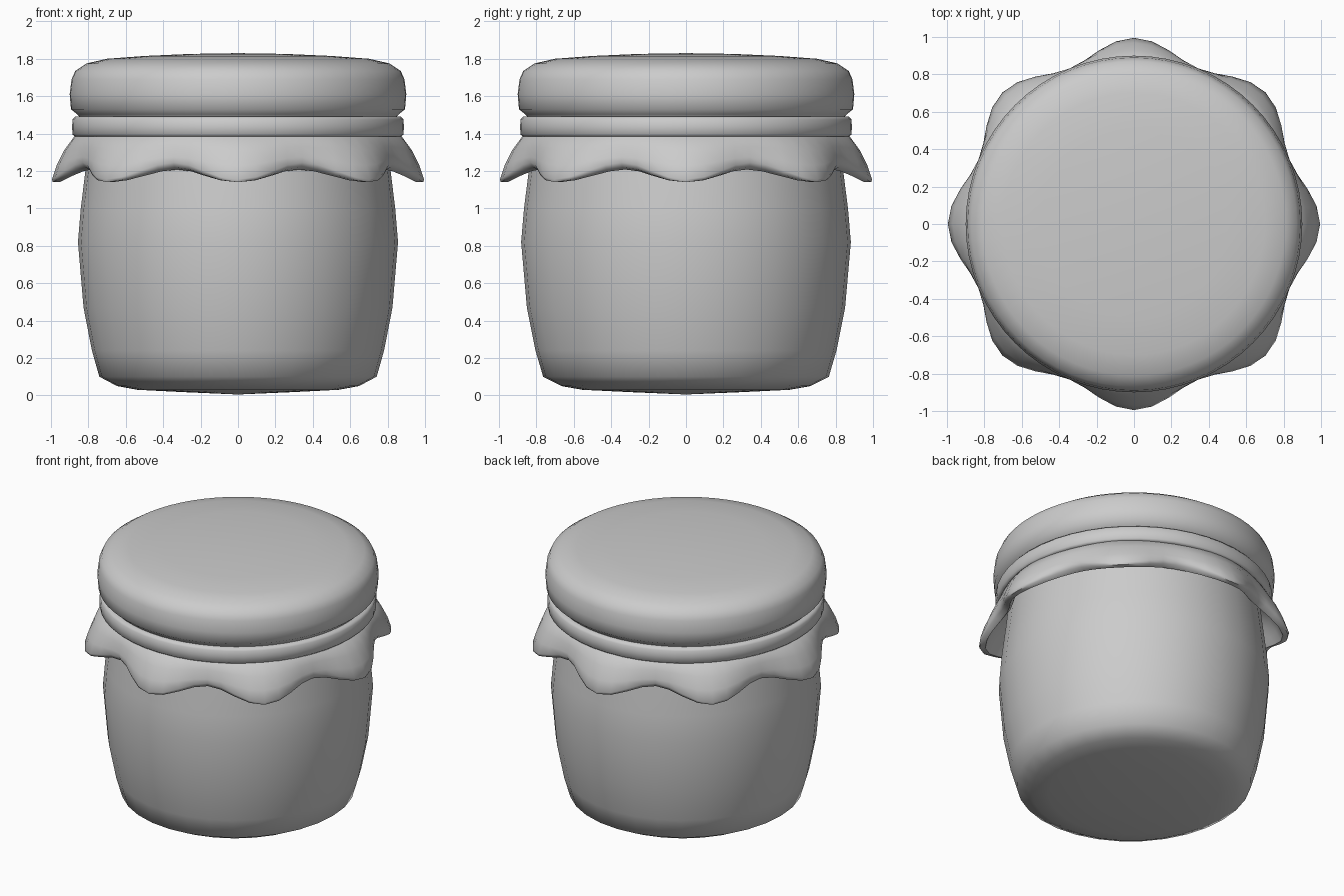
import bpy, bmesh
from math import sin, cos, pi, radians

if "Cube" in bpy.data.objects:
    bpy.data.objects.remove(bpy.data.objects["Cube"])


def lathe(name, rings, seg, sx=1.0, sy=1.0, closed=False, angle=50):
    """Revolve rings; each ring is (r, z) or (r_lobe, z_lobe, r_valley, z_valley)."""
    bm = bmesh.new()
    rows = []
    for ring in rings:
        rl, zl, rv, zv = ring if len(ring) == 4 else ring * 2
        if rl == 0:
            rows.append([bm.verts.new((0, 0, zl))] * seg)
            continue
        row = []
        for i in range(seg):
            a = 2 * pi * i / seg
            t = (0.5 + 0.5 * cos(8 * a))
            r, z = rv + (rl - rv) * t, zv + (zl - zv) * t
            row.append(bm.verts.new((r * cos(a) * sx, r * sin(a) * sy, z)))
        rows.append(row)
    pairs = list(zip(rows, rows[1:]))
    if closed:
        pairs.append((rows[-1], rows[0]))
    for lo, hi in pairs:
        for i in range(seg):
            j = (i + 1) % seg
            quad = [lo[i], lo[j], hi[j], hi[i]]
            bm.faces.new(list(dict.fromkeys(quad)))
    bmesh.ops.recalc_face_normals(bm, faces=bm.faces)
    me = bpy.data.meshes.new(name)
    bm.to_mesh(me)
    bm.free()
    ob = bpy.data.objects.new(name, me)
    bpy.context.collection.objects.link(ob)
    bpy.ops.object.select_all(action='DESELECT')
    ob.select_set(True)
    bpy.context.view_layer.objects.active = ob
    bpy.ops.object.shade_smooth_by_angle(angle=radians(angle))
    return ob


# bulging jar body with a shallow rounded base
lathe("jar_body", [
    (0, 0.005), (0.3, 0.018), (0.54, 0.03), (0.65, 0.05), (0.745, 0.10),
    (0.785, 0.24), (0.83, 0.47), (0.86, 0.82), (0.845, 1.0),
    (0.82, 1.2), (0.80, 1.38), (0, 1.38)], 32, sx=0.995, sy=1.025)

# cloth cover: domed top, pinched neck, then a wavy skirt folded back under
lathe("cloth_cover", [
    (0, 1.83), (0.25, 1.826), (0.5, 1.815), (0.7, 1.80), (0.81, 1.775),
    (0.87, 1.735), (0.89, 1.69), (0.90, 1.61), (0.893, 1.53), (0.86, 1.503),
    (0.84, 1.48), (0.84, 1.40),
    (0.875, 1.385, 0.865, 1.385), (0.93, 1.31, 0.885, 1.33),
    (0.97, 1.23, 0.90, 1.275), (0.995, 1.155, 0.90, 1.245),
    (0.99, 1.14, 0.885, 1.22), (0.955, 1.14, 0.85, 1.208),
    (0.92, 1.22, 0.83, 1.23), (0.87, 1.30, 0.82, 1.30), (0.80, 1.36)],
    64, angle=60)

# band tied around the neck
lathe("neck_band", [
    (0.83, 1.385), (0.872, 1.383), (0.885, 1.395), (0.887, 1.435),
    (0.885, 1.475), (0.872, 1.49), (0.83, 1.49)], 48, closed=True)
